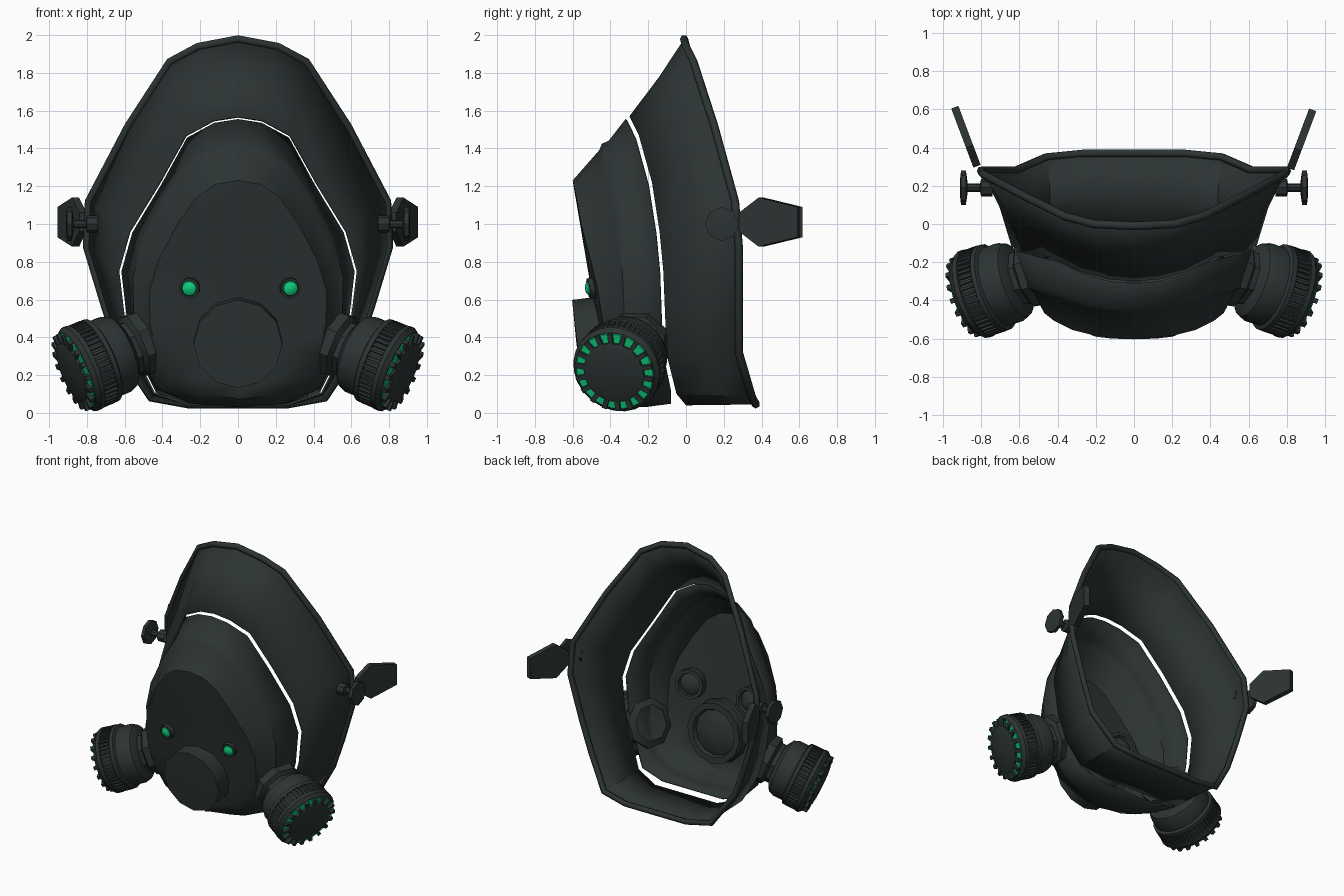
import bpy, bmesh, math
from mathutils import Matrix, Vector

cube = bpy.data.objects.get("Cube")
if cube:
    bpy.data.objects.remove(cube, do_unlink=True)


def material(name, color):
    mat = bpy.data.materials.new(name)
    mat.use_nodes = True
    mat.diffuse_color = color
    mat.node_tree.nodes["Principled BSDF"].inputs["Base Color"].default_value = color
    return mat


DARK = material("dark rubber", (0.025, 0.034, 0.033, 1))
GREEN = material("glowing green", (0.004, 0.62, 0.2, 1))


def finish(name, bm, mat=DARK, matrix=None, angle=35, thickness=0):
    """Turn a bmesh into a shaded object."""
    bmesh.ops.remove_doubles(bm, verts=bm.verts, dist=0.0005)
    bmesh.ops.recalc_face_normals(bm, faces=bm.faces)
    if matrix:
        bm.transform(matrix)
    mesh = bpy.data.meshes.new(name)
    bm.to_mesh(mesh)
    bm.free()
    mesh.materials.append(mat)
    obj = bpy.data.objects.new(name, mesh)
    bpy.context.collection.objects.link(obj)
    if thickness:
        mod = obj.modifiers.new("thickness", 'SOLIDIFY')
        mod.thickness = thickness
    bpy.ops.object.select_all(action='DESELECT')
    bpy.context.view_layer.objects.active = obj
    obj.select_set(True)
    bpy.ops.object.shade_smooth_by_angle(angle=math.radians(angle))
    return obj


def full_loop(half):
    """Mirror a half outline, top to bottom, into a closed loop."""
    return list(half) + [(-x, y, z) for x, y, z in half[-2:0:-1]]


def loft(name, halves, **kw):
    bm = bmesh.new()
    rings = [[bm.verts.new(p) for p in full_loop(h)] for h in halves]
    for a, b in zip(rings, rings[1:]):
        for i in range(len(a)):
            j = (i + 1) % len(a)
            bm.faces.new((a[i], a[j], b[j], b[i]))
    return finish(name, bm, **kw)


def lathe(name, profile, sides, matrix, mat=DARK):
    """Spin (radius, height) points about local z."""
    bm = bmesh.new()
    verts = [bm.verts.new((r, 0, h)) for r, h in profile]
    edges = [bm.edges.new(pair) for pair in zip(verts, verts[1:])]
    bmesh.ops.spin(bm, geom=verts + edges, cent=(0, 0, 0), axis=(0, 0, 1),
                   angle=math.tau, steps=sides, use_duplicate=False)
    return finish(name, bm, mat, matrix)


def box_ring(name, count, radius, height, size, matrix):
    """Ring of small boxes about local z."""
    bm = bmesh.new()
    for i in range(count):
        place = (Matrix.Rotation(math.tau * i / count, 4, 'Z')
                 @ Matrix.Translation((radius, 0, height))
                 @ Matrix.Diagonal((*size, 1)))
        bmesh.ops.create_cube(bm, size=1, matrix=place)
    return finish(name, bm, DARK, matrix)


def frame(origin, axis):
    turn = Vector((0, 0, 1)).rotation_difference(Vector(axis))
    return Matrix.Translation(origin) @ turn.to_matrix().to_4x4()


# Half outlines, top to bottom
rim = [(0, -.01, 1.98), (.21, .0, 1.94), (.36, .04, 1.86), (.58, .15, 1.52),
       (.79, .26, 1.12), (.8, .28, .88), (.7, .28, .55), (.62, .28, .32),
       (.46, .35, .08), (.26, .37, .045), (0, .37, .045)]
opening = [(0, -.3, 1.57), (.13, -.29, 1.55), (.28, -.25, 1.47), (.42, -.18, 1.22),
           (.58, -.14, .96), (.64, -.12, .75), (.61, -.11, .5), (.55, -.1, .3),
           (.45, -.05, .1), (.27, 0, .04), (0, 0, .04)]
plate = [(0, -.46, 1.39), (.13, -.455, 1.37), (.25, -.44, 1.28), (.37, -.4, 1.1),
         (.48, -.37, .88), (.53, -.35, .68), (.525, -.34, .48), (.49, -.32, .3),
         (.41, -.28, .13), (.24, -.27, .05), (0, -.27, .03)]
face = [(0, -.6, 1.23), (.12, -.595, 1.21), (.22, -.58, 1.14), (.32, -.555, 1),
        (.42, -.505, .81), (.47, -.465, .64), (.465, -.44, .47), (.43, -.41, .31),
        (.35, -.39, .17), (.2, -.38, .09), (0, -.38, .07)]

# Face skirt with a slightly hollow middle, and its rolled rim
middle = [tuple((Vector(a) + Vector(b)) / 2 + Vector((-.02 * a[0], .01, 0)))
          for a, b in zip(rim, opening)]
loft("face_skirt", [rim, middle, opening], thickness=0.012)
curve = bpy.data.curves.new("skirt_rim", 'CURVE')
curve.dimensions = '3D'
curve.bevel_depth = 0.022
curve.bevel_resolution = 1
spline = curve.splines.new('POLY')
loop = full_loop(rim)
spline.points.add(len(loop) - 1)
for point, co in zip(spline.points, loop):
    point.co = (*co, 1)
spline.use_cyclic_u = True
curve.materials.append(DARK)
bpy.context.collection.objects.link(bpy.data.objects.new("skirt_rim", curve))


# Front shell: back edge, stepped border, plate edge, then a curved face
def centre_y(z):
    return -.6 + (1.23 - z) * .17


back = [(x * .965, min(y - .02, -.08), .6 + (z - .6) * .985) for x, y, z in opening]
border = [(x * 1.06, y + .05, z + .05 * (z > .6)) for x, y, z in plate]
step = [(x * 1.05, y + .015, z + .035 * (z > .6)) for x, y, z in plate]
bulge = [(x * .5, .35 * y + .65 * centre_y(z), z) for x, y, z in face]
spine = [(0, centre_y(z), z) for x, y, z in face]
loft("front_shell", [back, border, step, plate, face, bulge, spine],
     angle=48, thickness=0.012)

# Round nose cover with a coned cup inside
nose = frame((0, -.575, .365), (0, -1, -.12))
lathe("nose_cover", [(0, .005), (.235, 0), (.235, -.16), (.225, -.17), (.225, -.24),
                     (.18, -.24), (.17, -.21), (0, -.29)], 12, nose)

for side, label in ((1, "left"), (-1, "right")):
    # Small lamp set in a dark ring, with a coned housing inside the shell
    lamp = frame((side * .267 + .01, -.505, .66), (side * .15, -1, -.16))
    lathe(label + "_lamp_ring", [(.055, -.03), (.055, .012), (.042, .012), (.042, -.02)], 12, lamp)
    lathe(label + "_lamp", [(.043, -.01), (.038, .016), (.02, .027), (0, .03)], 10, lamp, GREEN)
    lathe(label + "_lamp_housing", [(.11, -.03), (.11, -.1), (.085, -.1),
                                    (.08, -.075), (0, -.13)], 12, lamp)

    # Filter canister: neck, body, ribs, recessed green band and toothed cap
    can = frame((side * .785, -.35, .253), (side * .88, -.3, -.37))
    lathe(label + "_filter_neck", [(.13, -.36), (.18, -.34), (.18, -.27),
                                   (.15, -.25), (.15, -.2)], 8, can)
    lathe(label + "_filter_body", [(0, -.22), (.15, -.22), (.2, -.19), (.215, -.15),
                                   (.215, -.08), (.235, -.07), (.235, -.045), (.222, -.04),
                                   (.222, .03), (.24, .035), (.24, .06), (.218, .085),
                                   (0, .085)], 24, can)
    box_ring(label + "_filter_ribs", 48, .225, -.005, (.022, .014, .075), can)
    lathe(label + "_filter_light", [(.16, .088), (.216, .088), (.212, .093), (.16, .095)],
          24, can, GREEN)
    lathe(label + "_filter_cap", [(.168, .08), (.168, .112), (.14, .122), (0, .13)], 18, can)
    box_ring(label + "_filter_teeth", 18, .19, .097, (.055, .026, .03), can)

    # Side knob
    knob = frame((side * .78, .19, 1), (side, 0, 0))
    lathe(label + "_side_knob", [(.045, -.04), (.045, .02), (.022, .025), (.022, .09),
                                 (.06, .095), (.09, .1), (.09, .125), (.045, .13),
                                 (0, .13)], 8, knob)

    # Angled strap tab: six-sided plate given depth
    bm = bmesh.new()
    outline = [(0, .05), (.11, .13), (.33, .08), (.33, -.08), (.11, -.13), (0, -.05)]
    tab = bm.faces.new([bm.verts.new((0, y, z)) for y, z in outline])
    grown = bmesh.ops.extrude_face_region(bm, geom=[tab])["geom"]
    bmesh.ops.translate(bm, vec=(.04, 0, 0),
                        verts=[v for v in grown if isinstance(v, bmesh.types.BMVert)])
    finish(label + "_strap_tab", bm, DARK,
           Matrix.Translation((side * .82 - .02, .295, 1.01))
           @ Matrix.Rotation(-side * .36, 4, 'Z'))
